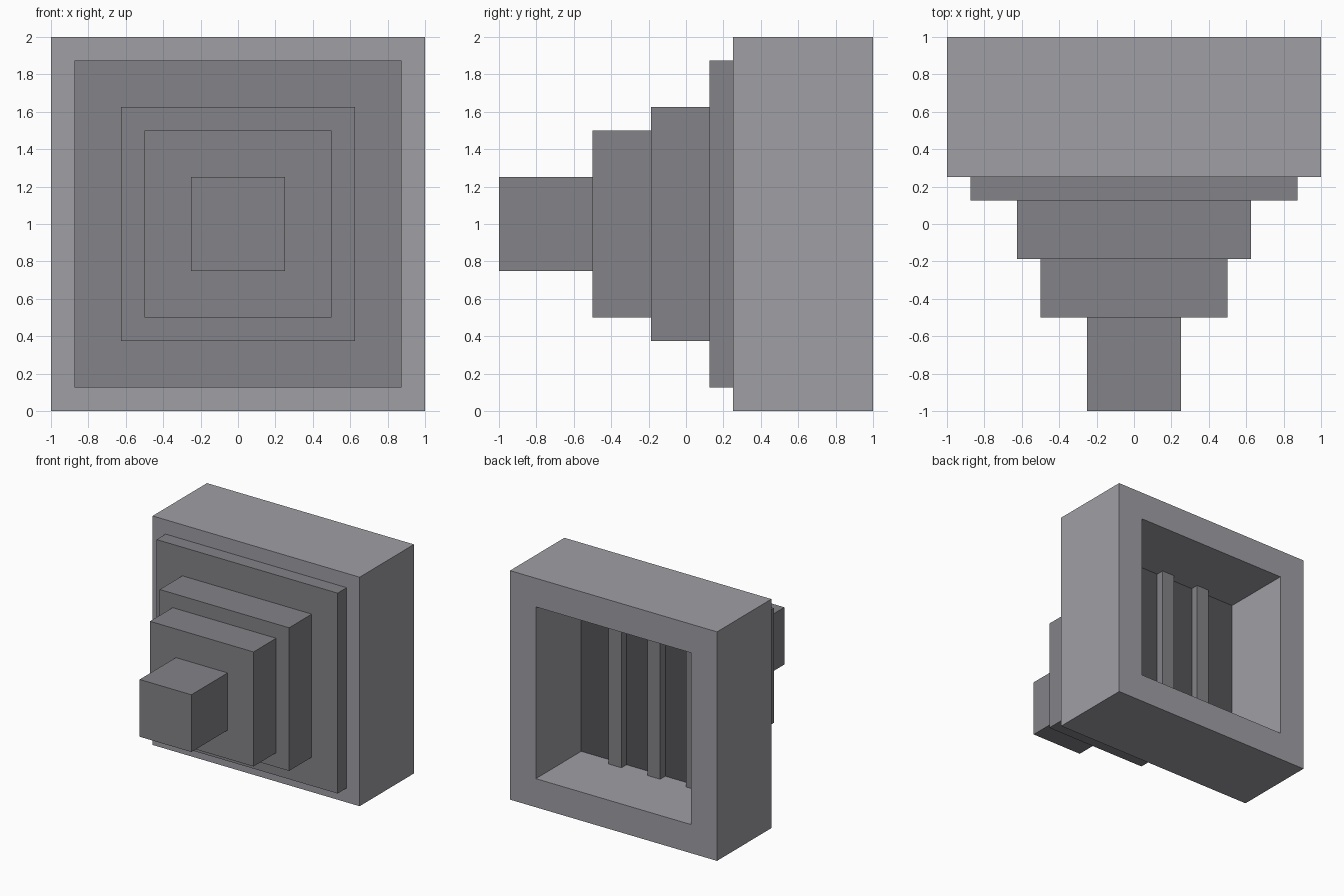
import bpy, bmesh
from mathutils import Vector

if "Cube" in bpy.data.objects:
    bpy.data.objects.remove(bpy.data.objects["Cube"])


def material(name, grey):
    m = bpy.data.materials.new(name)
    m.diffuse_color = (grey, grey * 0.99, grey * 1.07, 1)
    m.use_nodes = True
    m.node_tree.nodes["Principled BSDF"].inputs["Base Color"].default_value = m.diffuse_color
    return m


light_grey = material("light_grey", 0.35)
mid_grey = material("mid_grey", 0.23)
dark_grey = material("dark_grey", 0.09)


def box_bmesh(x, y, z):
    """Box from (min, max) ranges on each axis."""
    bm = bmesh.new()
    bmesh.ops.create_cube(bm, size=1)
    lo, hi = Vector((x[0], y[0], z[0])), Vector((x[1], y[1], z[1]))
    for v in bm.verts:
        v.co = (lo + hi) / 2 + v.co * (hi - lo)
    return bm


def finish(bm, name, *mats):
    mesh = bpy.data.meshes.new(name)
    bm.to_mesh(mesh)
    bm.free()
    for m in mats:
        mesh.materials.append(m)
    obj = bpy.data.objects.new(name, mesh)
    bpy.context.collection.objects.link(obj)
    return obj


# Housing: a square block with a deep recess in its back, dark at the bottom
bm = box_bmesh((-1, 1), (0.25, 1), (0, 2))
back = max(bm.faces, key=lambda f: f.calc_center_median().y)
bmesh.ops.inset_region(bm, faces=[back], thickness=0.25, use_even_offset=True)
floor = bmesh.ops.extrude_discrete_faces(bm, faces=[back])["faces"][0]
bmesh.ops.translate(bm, verts=floor.verts, vec=(0, -0.625, 0))
floor.material_index = 1
finish(bm, "housing", light_grey, dark_grey)

# Square tiers stepping down towards the front: name, half width, y range
tiers = [
    ("base_plate", 0.875, (0.125, 0.25)),
    ("large_step", 0.625, (-0.1875, 0.125)),
    ("small_step", 0.5, (-0.5, -0.1875)),
    ("nozzle", 0.25, (-1, -0.5)),
]
for name, h, depth in tiers:
    finish(box_bmesh((-h, h), depth, (1 - h, 1 + h)), name, mid_grey)

# Three upright bars on the recess wall
for i, x in enumerate((-0.375, 0, 0.375), 1):
    bm = box_bmesh((x - 0.0625, x + 0.0625), (0.375, 0.445), (0.25, 1.75))
    finish(bm, f"grille_bar_{i}", mid_grey)
